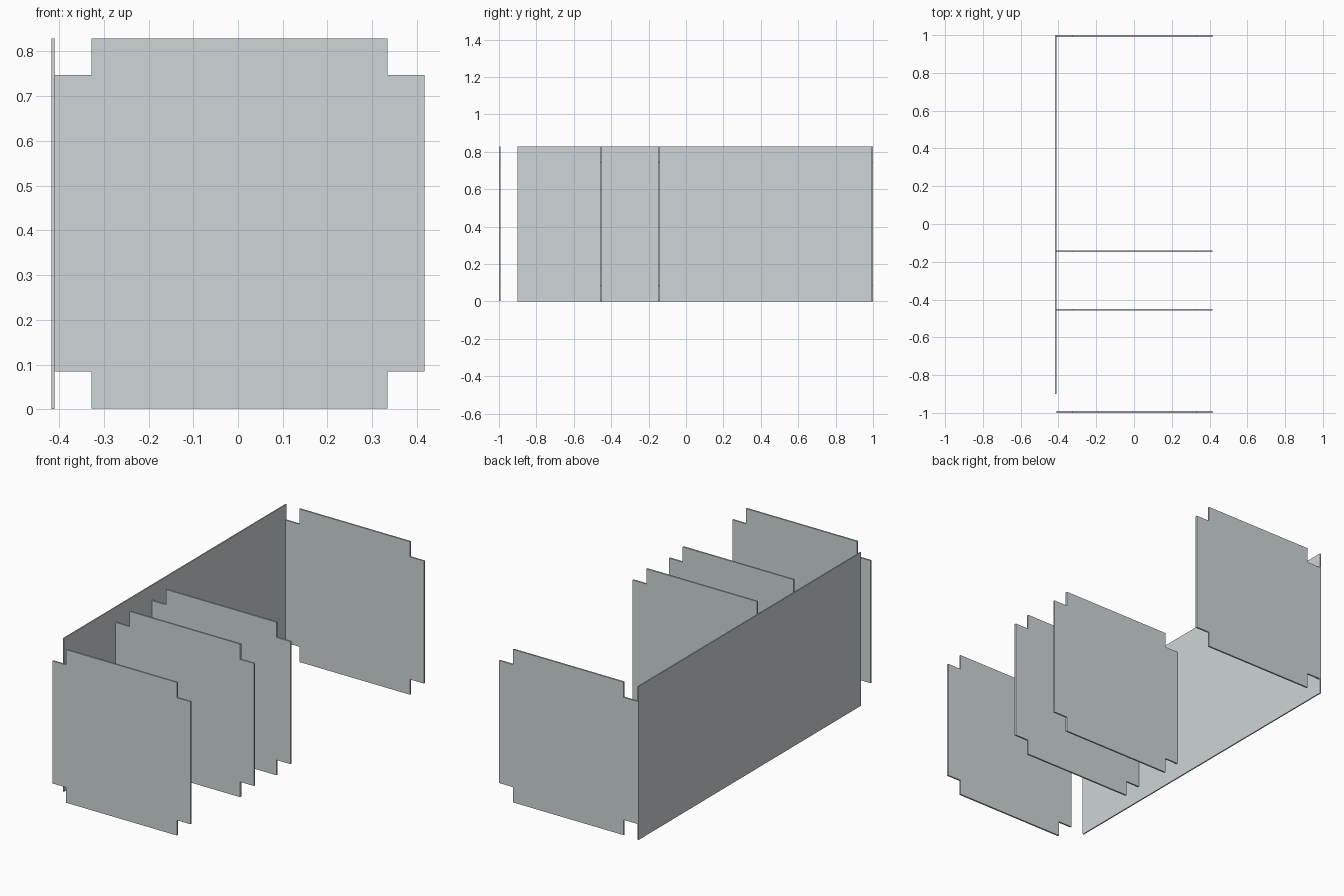
import bpy, bmesh
from mathutils import Vector

if "Cube" in bpy.data.objects:
    bpy.data.objects.remove(bpy.data.objects["Cube"])

T = 0.009  # sheet thickness

# Pale blue-grey sheet colour
mat = bpy.data.materials.new("pale_sheet")
mat.diffuse_color = (0.62, 0.67, 0.69, 1)
mat.use_nodes = True
mat.node_tree.nodes["Principled BSDF"].inputs["Base Color"].default_value = mat.diffuse_color


def sheet(name, profile, origin, extrude):
    """Extrude a flat outline into a thin sheet."""
    bm = bmesh.new()
    face = bm.faces.new([bm.verts.new(Vector(origin) + Vector(p)) for p in profile])
    geo = bmesh.ops.extrude_face_region(bm, geom=[face])["geom"]
    bmesh.ops.translate(bm, vec=extrude,
                        verts=[g for g in geo if isinstance(g, bmesh.types.BMVert)])
    bmesh.ops.recalc_face_normals(bm, faces=bm.faces)
    mesh = bpy.data.meshes.new(name)
    bm.to_mesh(mesh)
    bm.free()
    mesh.materials.append(mat)
    obj = bpy.data.objects.new(name, mesh)
    bpy.context.collection.objects.link(obj)
    return obj


# Long plain side wall
wall = [(0, -0.9, 0), (0, 1, 0), (0, 1, 0.829), (0, -0.9, 0.829)]
sheet("side_wall", wall, (-0.417, 0, 0), (0.0066, 0, 0))

# Square panels with notched corners: half size a, notch inner edge b
a, b = 0.4135, 0.331
corners = [(a, b), (b, b), (b, a)]
outline = []
for sx, sz in ((1, 1), (-1, 1), (-1, -1), (1, -1)):
    pts = [(sx * x, 0, sz * z) for x, z in corners]
    outline += pts if sx * sz > 0 else pts[::-1]

panels = {"front_panel": -1 + T / 2, "front_divider": -0.454,
          "rear_divider": -0.144, "back_panel": 1 - T / 2}
for name, y in panels.items():
    sheet(name, outline, (0.0033, y - T / 2, 0.4155), (0, T, 0))
